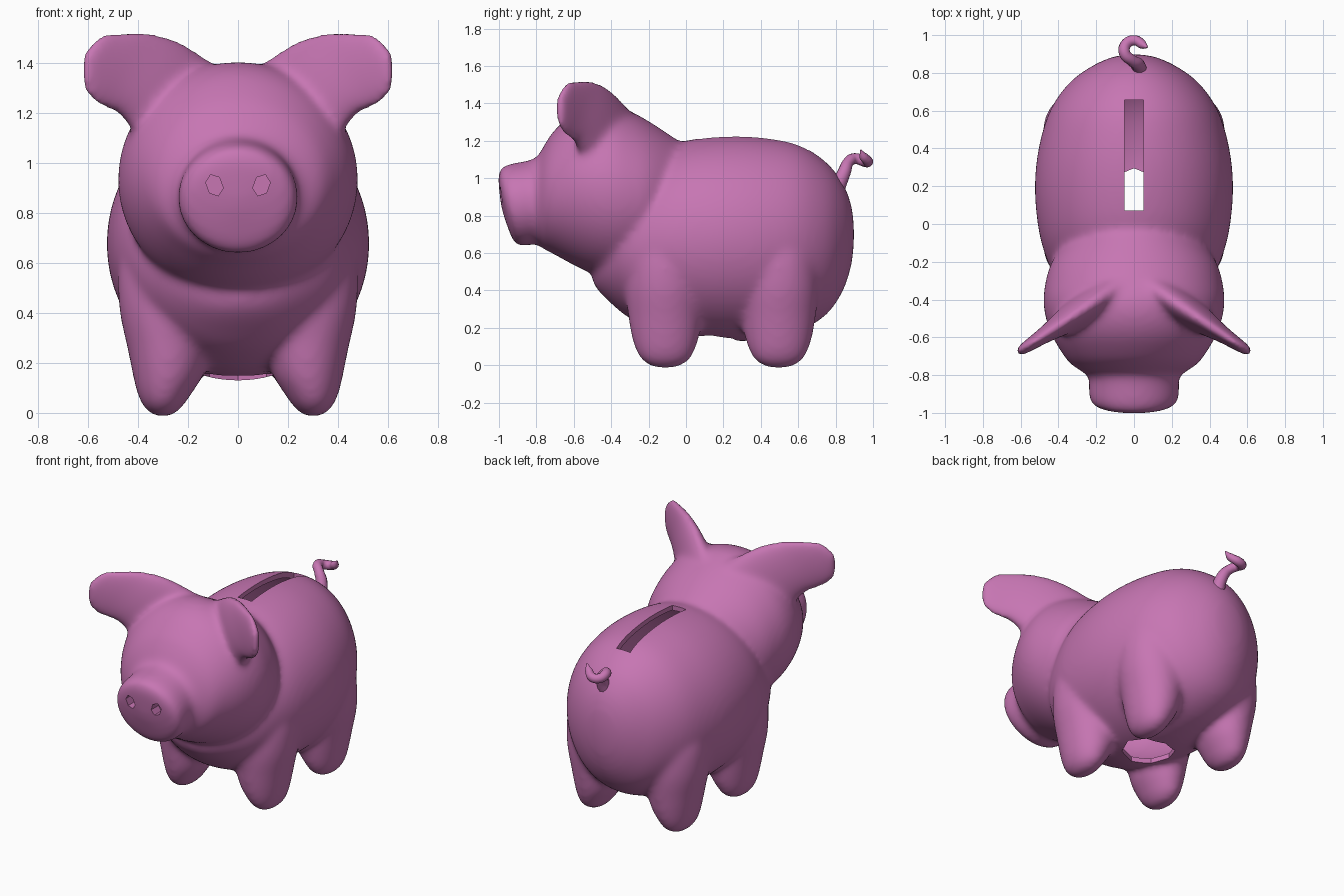
import bpy, bmesh, math
from mathutils import Vector, Matrix

if "Cube" in bpy.data.objects:
    bpy.data.objects.remove(bpy.data.objects["Cube"])

pink = bpy.data.materials.new("pink")
pink.diffuse_color = (0.57, 0.18, 0.45, 1)
pink.use_nodes = True
pink.node_tree.nodes["Principled BSDF"].inputs["Base Color"].default_value = pink.diffuse_color


def link(name, bm):
    bmesh.ops.recalc_face_normals(bm, faces=bm.faces)
    me = bpy.data.meshes.new(name)
    bm.to_mesh(me)
    bm.free()
    ob = bpy.data.objects.new(name, me)
    bpy.context.collection.objects.link(ob)
    return ob


def spline(rows, steps=4):
    """Smoothly resample rows of numbers (Catmull-Rom)."""
    out = []
    for i in range(len(rows) - 1):
        p0, p1, p2 = rows[max(i - 1, 0)], rows[i], rows[i + 1]
        p3 = rows[min(i + 2, len(rows) - 1)]
        for s in range(steps):
            t = s / steps
            out.append([0.5 * (2 * b + (c - a) * t + (2 * a - 5 * b + 4 * c - d) * t * t
                               + (3 * b - a - 3 * c + d) * t ** 3)
                        for a, b, c, d in zip(p0, p1, p2, p3)])
    return out + [list(rows[-1])]


def loft(bm, rows, n=64):
    """Skin ellipses; a row is centre xyz, half-axis u xyz, half-axis v xyz."""
    rings = []
    for r in spline(rows):
        c, u, v = Vector(r[:3]), Vector(r[3:6]), Vector(r[6:])
        rings.append([bm.verts.new(c + u * math.cos(a) + v * math.sin(a))
                      for a in (2 * math.pi * k / n for k in range(n))])
    for a, b in zip(rings, rings[1:]):
        for k in range(n):
            bm.faces.new((a[k], a[(k + 1) % n], b[(k + 1) % n], b[k]))
    bm.faces.new(rings[0])
    bm.faces.new(rings[-1])


def cutter(name, bm):
    ob = link(name, bm)
    ob.hide_render = True
    return ob


# Stations along y: y, bottom z, top z, half width
BARREL = [(-.50, .45, .55, .06), (-.47, .40, .72, .20), (-.40, .33, .88, .32),
          (-.30, .25, 1.02, .41), (-.15, .18, 1.14, .475), (0, .145, 1.20, .51),
          (.20, .13, 1.224, .525), (.40, .135, 1.219, .505), (.60, .18, 1.18, .445),
          (.75, .27, 1.085, .34), (.84, .40, .97, .215), (.885, .54, .85, .11),
          (.898, .66, .74, .03)]
HEAD = [(-.88, .66, 1.06, .20), (-.80, .645, 1.11, .25), (-.75, .615, 1.19, .325),
        (-.70, .59, 1.26, .37), (-.60, .535, 1.35, .43), (-.50, .49, 1.395, .467),
        (-.40, .465, 1.40, .48), (-.30, .47, 1.36, .467), (-.20, .50, 1.305, .435),
        (-.10, .58, 1.24, .36), (0, .70, 1.17, .25), (.06, .85, 1.10, .10)]


def hull(bm, stations, inset=0):
    rows = []
    for y, lo, hi, w in stations:
        y = .2 + (y - .2) * (1 - inset / .69)
        k = max(.1, 1 - inset / w)
        rows.append((0, y, (lo + hi) / 2, w * k, 0, 0, 0, 0, (hi - lo) / 2 * k))
    loft(bm, rows)


bm = bmesh.new()
hull(bm, BARREL)
hull(bm, HEAD)

# Snout, tilted slightly downwards: distance behind the face, radius
axis = Vector((0, .975, .22)).normalized()
up = Vector((0, -axis.z, axis.y))
face = Vector((0, -.973, .84))
rows = []
for t, r in [(-.012, .03), (0, .14), (.012, .20), (.035, .23), (.08, .24),
             (.15, .237), (.20, .237), (.32, .25)]:
    rows.append((*(face + axis * t), r, 0, 0, *(up * r * .93)))
loft(bm, rows)

# Legs, flaring up into the body: z, half width, half length, sideways centre
for side in (-1, 1):
    for cy in (-.11, .495):
        loft(bm, [(side * cx, cy, z, rx, 0, 0, 0, ry, 0) for z, rx, ry, cx in
                  [(-.014, .035, .06, .30), (.025, .078, .125, .30), (.08, .11, .157, .293),
                   (.15, .14, .18, .28), (.25, .165, .197, .275), (.42, .205, .215, .27),
                   (.60, .21, .20, .265), (.75, .16, .15, .26)]])

# Ears: upper edge x z, lower edge x z, half thickness
EAR = [(.04, 1.35, .40, 1.10, .095), (.22, 1.478, .468, 1.185, .068), (.36, 1.525, .53, 1.215, .047),
       (.46, 1.528, .59, 1.25, .036), (.555, 1.51, .615, 1.29, .028), (.612, 1.45, .622, 1.36, .02)]
for side in (-1, 1):
    rows = []
    for x0, z0, x1, z1, th in EAR:
        a = Vector((side * x0, -.275 - .66 * x0, z0))
        b = Vector((side * x1, -.275 - .66 * x1, z1))
        rows.append((*((a + b) / 2), *((a - b) / 2), side * .55 * th, .83 * th, 0))
    loft(bm, rows)

pig = link("pig_body", bm)

# Cutters: hollow inside, coin slot, belly hole, nostrils
bm = bmesh.new()
hull(bm, BARREL, .03)
cuts = [cutter("cavity_cutter", bm)]

bm = bmesh.new()
bmesh.ops.create_cube(bm, size=1, matrix=Matrix.Translation((0, .363, 1.2))
                      @ Matrix.Diagonal((.10, .585, .40, 1)))
cuts.append(cutter("slot_cutter", bm))

bm = bmesh.new()
bmesh.ops.create_cone(bm, cap_ends=True, segments=8, radius1=.16, radius2=.16, depth=.3,
                      matrix=Matrix.Translation((0, .135, .12)))
cuts.append(cutter("belly_hole_cutter", bm))

for side in (-1, 1):
    bm = bmesh.new()
    bmesh.ops.create_cone(bm, cap_ends=True, segments=6, radius1=.045, radius2=.045, depth=.10,
                          matrix=Matrix.Translation((side * .094, -.965, .91))
                          @ Matrix.Rotation(side * math.radians(20), 4, 'Y')
                          @ Matrix.Diagonal((.75, 1, 1, 1))
                          @ Matrix.Rotation(math.pi / 2, 4, 'X'))
    cuts.append(cutter("nostril_cutter", bm))

# Fuse the parts, soften the joins, then cut
m = pig.modifiers.new("fuse", 'REMESH')
m.mode = 'VOXEL'
m.voxel_size = .015
m = pig.modifiers.new("soften", 'SMOOTH')
m.factor = .5
m.iterations = 24
for c in cuts:
    m = pig.modifiers.new(c.name, 'BOOLEAN')
    m.operation = 'DIFFERENCE'
    m.solver = 'EXACT'
    m.object = c

# Curly tail
cu = bpy.data.curves.new("tail", 'CURVE')
cu.dimensions = '3D'
cu.bevel_depth = .03
cu.bevel_resolution = 3
cu.resolution_u = 5
cu.use_fill_caps = True
pts = [(.025, .80, .93, 1.5), (.02, .845, 1.03, 1.2), (-.015, .868, 1.085, 1), (-.05, .905, 1.105, 1),
       (-.04, .955, 1.09, 1), (.005, .972, 1.09, .95), (.045, .95, 1.115, .8), (.07, .935, 1.15, .15)]
sp = cu.splines.new('BEZIER')
sp.bezier_points.add(len(pts) - 1)
for p, (x, y, z, r) in zip(sp.bezier_points, pts):
    p.co = (x, y, z)
    p.radius = r
    p.handle_left_type = p.handle_right_type = 'AUTO'
tail_curve = bpy.data.objects.new("tail_path", cu)
bpy.context.collection.objects.link(tail_curve)

# Bake to plain meshes, then shade
bpy.context.view_layer.update()
dg = bpy.context.evaluated_depsgraph_get()
body_mesh = bpy.data.meshes.new_from_object(pig.evaluated_get(dg))
tail_mesh = bpy.data.meshes.new_from_object(tail_curve.evaluated_get(dg))
pig.modifiers.clear()
pig.data = body_mesh
tail = bpy.data.objects.new("tail", tail_mesh)
bpy.context.collection.objects.link(tail)
for helper in cuts + [tail_curve]:
    bpy.data.objects.remove(helper)
for ob in (pig, tail):
    ob.data.materials.clear()
    ob.data.materials.append(pink)
    bpy.ops.object.select_all(action='DESELECT')
    ob.select_set(True)
    bpy.context.view_layer.objects.active = ob
    bpy.ops.object.shade_smooth_by_angle(angle=math.radians(40))
